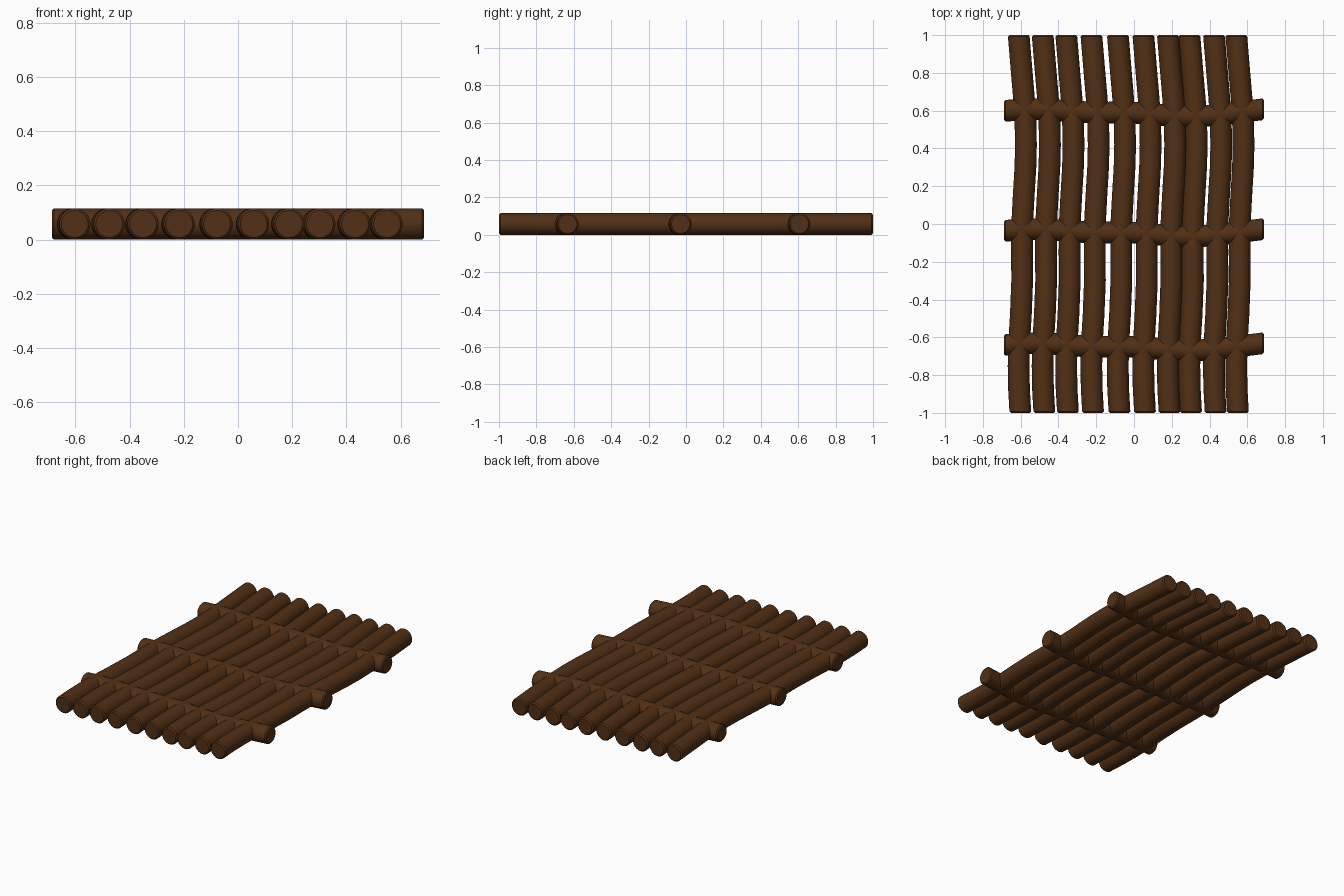
import bpy, bmesh, math

if "Cube" in bpy.data.objects:
    bpy.data.objects.remove(bpy.data.objects["Cube"])

R = 0.0575
SIDES = 32

wood = bpy.data.materials.new("dark_wood")
wood.diffuse_color = (0.085, 0.030, 0.008, 1)
wood.use_nodes = True
wood.node_tree.nodes["Principled BSDF"].inputs["Base Color"].default_value = wood.diffuse_color

# Shared gentle bend of every log: (position along log, sideways offset)
BEND = [(-1, 0), (-.87, -.007), (-.75, -.009), (-.63, -.006), (-.48, .003),
        (-.3, .010), (-.15, .009), (0, .010), (.15, .018), (.3, .027),
        (.42, .030), (.55, .027), (.66, .020), (.8, .008), (1, -.008)]


def log(name, half, place):
    """Sweep a round section along the bend; place(t, side) gives x, y."""
    bevel = 0.008
    stations = [(-half, BEND[0][1], R - bevel)]
    for i, (t, off) in enumerate(BEND):
        s = t * half
        if i == 0:
            s += bevel
        elif i == len(BEND) - 1:
            s -= bevel
        stations.append((s, off, R))
    stations.append((half, BEND[-1][1], R - bevel))

    bm = bmesh.new()
    rings = []
    for s, off, r in stations:
        ring = []
        for k in range(SIDES):
            a = 2 * math.pi * k / SIDES
            x, y = place(s, off + r * math.cos(a))
            ring.append(bm.verts.new((x, y, R + r * math.sin(a))))
        rings.append(ring)
    for a, b in zip(rings, rings[1:]):
        for k in range(SIDES):
            j = (k + 1) % SIDES
            bm.faces.new((a[k], a[j], b[j], b[k]))
    bm.faces.new(rings[0])
    bm.faces.new(rings[-1])
    bmesh.ops.recalc_face_normals(bm, faces=bm.faces)
    mesh = bpy.data.meshes.new(name)
    bm.to_mesh(mesh)
    bm.free()
    mesh.materials.append(wood)
    ob = bpy.data.objects.new(name, mesh)
    bpy.context.collection.objects.link(ob)
    bpy.ops.object.select_all(action='DESELECT')
    ob.select_set(True)
    bpy.context.view_layer.objects.active = ob
    bpy.ops.object.shade_smooth_by_angle(angle=math.radians(35))


# Ten long deck logs running front to back
for i, x0 in enumerate([-.602, -.475, -.350, -.217, -.077,
                        .058, .188, .302, .432, .550]):
    log(f"deck_log_{i + 1}", 1.0, lambda t, s, x0=x0: (x0 + s, t))

# Three cross logs running side to side
for i, y0 in enumerate([-.640, -.036, .599]):
    log(f"cross_log_{i + 1}", 0.687, lambda t, s, y0=y0: (t, y0 - s))
